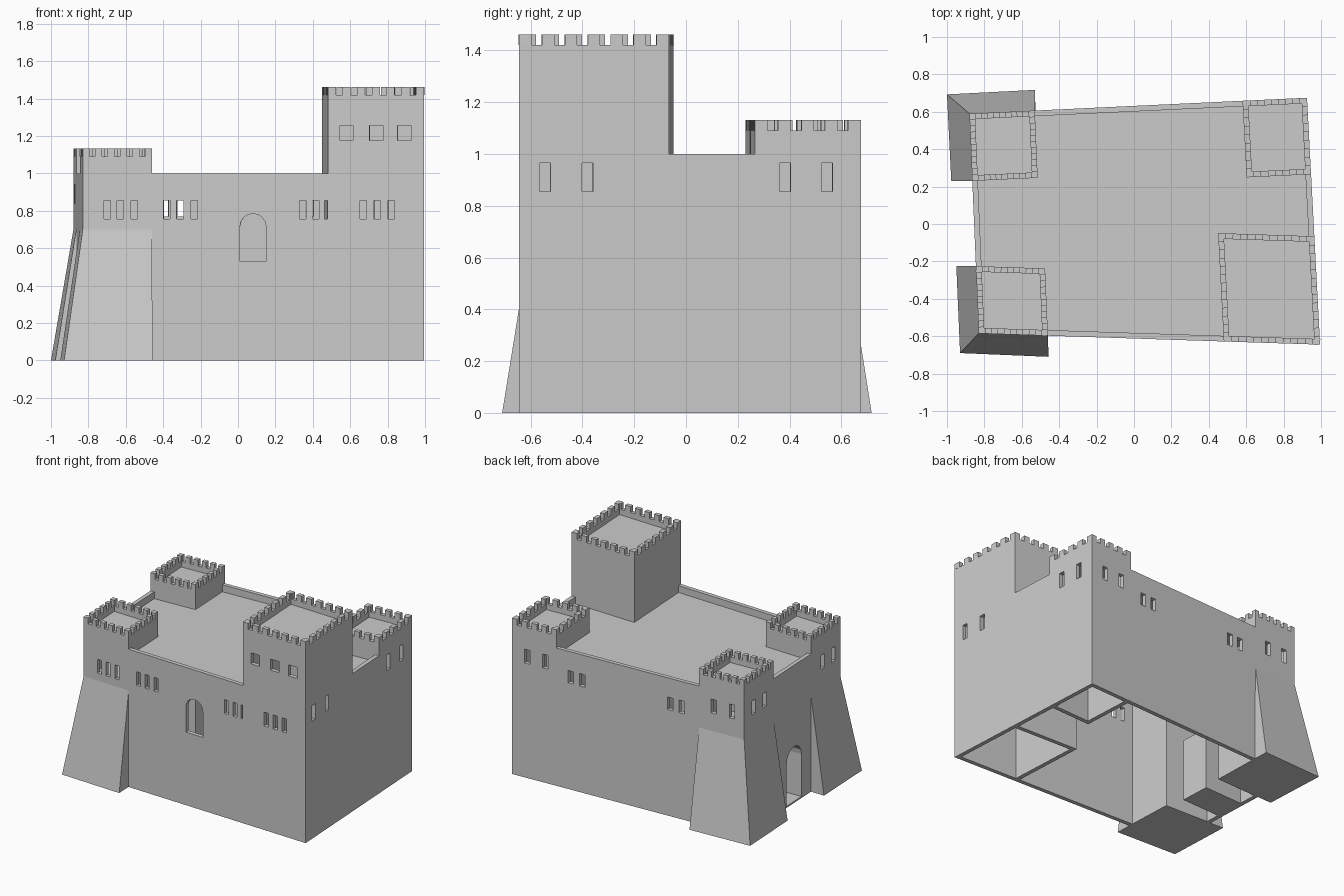
import bpy, bmesh
from mathutils import Vector

cube = bpy.data.objects.get("Cube")
if cube:
    bpy.data.objects.remove(cube)

stone = bpy.data.materials.new("grey_stone")
stone.use_nodes = True
stone.diffuse_color = (0.6, 0.6, 0.6, 1)
stone.node_tree.nodes["Principled BSDF"].inputs["Base Color"].default_value = (0.6, 0.6, 0.6, 1)

THICK = 0.03
# Curtain wall corners: front right, front left, back left, back right
BASE = [Vector(p) for p in ((-0.83, -0.585), (0.995, -0.645), (0.925, 0.675), (-0.88, 0.59))]
FRONT, LEFT, BACK, RIGHT = range(4)


def finish(bm, name):
    bmesh.ops.recalc_face_normals(bm, faces=bm.faces)
    mesh = bpy.data.meshes.new(name)
    bm.to_mesh(mesh)
    bm.free()
    mesh.materials.append(stone)
    ob = bpy.data.objects.new(name, mesh)
    bpy.context.scene.collection.objects.link(ob)
    return ob


def add_loft(bm, low, high):
    """Closed solid between two matching loops of 3D points."""
    a = [bm.verts.new(p) for p in low]
    b = [bm.verts.new(p) for p in high]
    n = len(a)
    bm.faces.new(a)
    bm.faces.new(b)
    for i in range(n):
        j = (i + 1) % n
        bm.faces.new((a[i], a[j], b[j], b[i]))


def at(points, z):
    return [Vector((p.x, p.y, z)) for p in points]


def prism(name, points, z0, z1):
    bm = bmesh.new()
    add_loft(bm, at(points, z0), at(points, z1))
    return finish(bm, name)


def inward(d):
    return Vector((-d.y, d.x)).normalized()


def inset(points, t):
    """Offset a counter-clockwise quad inward by t."""
    out = []
    for i, p in enumerate(points):
        d0 = (p - points[i - 1]).normalized()
        d1 = (points[(i + 1) % len(points)] - p).normalized()
        out.append(p + (d1 - d0) * t / d0.cross(d1))
    return out


def ring(name, points, z0, z1):
    """Hollow wall following a quad."""
    bm = bmesh.new()
    inner = inset(points, THICK)
    loops = [[bm.verts.new(v) for v in at(q, z)]
             for q, z in ((points, z0), (points, z1), (inner, z1), (inner, z0))]
    for k in range(4):
        a, b = loops[k], loops[(k + 1) % 4]
        for i in range(4):
            j = (i + 1) % 4
            bm.faces.new((a[i], a[j], b[j], b[i]))
    return finish(bm, name)


def add_opening(bm, side, pos, z0, z1, width, arch=False, depth=0.07):
    """Cutter solid through one side of the curtain wall."""
    p, q = BASE[side], BASE[(side + 1) % 4]
    axis = 0 if side in (FRONT, BACK) else 1
    centre = p.lerp(q, (pos - p[axis]) / (q[axis] - p[axis]))
    d = (q - p).normalized()
    r = width / 2
    profile = [(-r, z0), (r, z0)]
    if arch:
        for k in range(9):
            v = Vector((r, 0))
            from math import cos, sin, pi
            profile.append((r * cos(pi * k / 8), z1 - r + r * sin(pi * k / 8)))
    else:
        profile += [(r, z1), (-r, z1)]
    loops = [[(centre + d * s + inward(d) * off).to_3d() + Vector((0, 0, z))
              for s, z in profile] for off in (-0.05, depth)]
    add_loft(bm, *loops)


def cut(ob, cutter):
    mod = ob.modifiers.new("openings", 'BOOLEAN')
    mod.operation = 'DIFFERENCE'
    mod.solver = 'EXACT'
    mod.object = cutter
    deps = bpy.context.evaluated_depsgraph_get()
    mesh = bpy.data.meshes.new_from_object(ob.evaluated_get(deps))
    ob.modifiers.clear()
    ob.data = mesh


# Windows, arched window and gate
bm = bmesh.new()
for x in (-0.70, -0.63, -0.555, -0.38, -0.31, -0.235, 0.345, 0.415, 0.67, 0.745, 0.82):
    add_opening(bm, FRONT, x, 0.755, 0.855, 0.035)
add_opening(bm, FRONT, 0.47, 0.755, 0.855, 0.015)
for x in (0.58, 0.74, 0.89):
    add_opening(bm, FRONT, x, 1.175, 1.255, 0.072)
for y in (-0.545, -0.38, 0.382, 0.545):
    add_opening(bm, LEFT, y, 0.855, 0.965, 0.042)
for x in (0.807, 0.665, -0.643, -0.786):
    add_opening(bm, BACK, x, 0.83, 0.93, 0.042)
for x in (0.469, 0.38, -0.305, -0.394):
    add_opening(bm, BACK, x, 0.77, 0.86, 0.042)
for y in (0.475, 0.34, -0.37, -0.50):
    add_opening(bm, RIGHT, y, 0.84, 0.94, 0.042)
add_opening(bm, FRONT, 0.08, 0.53, 0.785, 0.14, arch=True)
add_opening(bm, RIGHT, -0.02, 0.012, 0.41, 0.18, arch=True, depth=0.31)
openings = finish(bm, "opening_cutter")
openings.hide_render = True

# Curtain wall, courtyard roof and gate passage
curtain = ring("curtain_wall", BASE, 0, 1.0)
cut(curtain, openings)
roof = prism("courtyard_roof", inset(BASE, THICK - 0.005), 0.92, 0.95)

side = (BASE[0] - BASE[3]).normalized()
near = BASE[3].lerp(BASE[0], 0.42) + inward(side) * 0.005
far = near + side * 0.22
passage = prism("gate_passage", [near, far, far + inward(side) * 0.33, near + inward(side) * 0.33], 0, 0.45)
cut(passage, openings)

# Towers: name, corner, length to next corner, length to previous corner,
# wall height, merlons on each pair of sides
TOWERS = [
    ("front_right_tower", 0, 0.37, 0.36, 1.09, 6, 6),
    ("front_left_tower", 1, 0.58, 0.515, 1.42, 7, 7),
    ("back_left_tower", 2, 0.345, 0.41, 1.09, 5, 5),
    ("back_right_tower", 3, 0.36, 0.35, 1.09, 6, 6),
]
quads = {}
for name, i, to_next, to_prev, top, n_a, n_b in TOWERS:
    p = BASE[i]
    u = (BASE[(i + 1) % 4] - p).normalized() * to_next
    v = (BASE[i - 1] - p).normalized() * to_prev
    quad = [p, p + u, p + u + v, p + v]
    quads[name] = quad
    walls = ring(name + "_walls", quad, 0, top)
    cut(walls, openings)
    prism(name + "_floor", inset(quad, THICK - 0.005), top - 0.07, top - 0.04)

    # Clear the courtyard roof from the tower rooms
    room = prism("room_cutter", inset(quad, THICK / 2), 0.8, 1.3)
    cut(roof, room)
    bpy.data.objects.remove(room)

    # Battlements
    bm = bmesh.new()
    for k in range(4):
        a, b = quad[k], quad[(k + 1) % 4]
        d = (b - a).normalized()
        n = n_a if k % 2 == 0 else n_b
        width = (b - a).length / (n + (n - 1) * 0.85)
        for m in range(n):
            s = a + d * width * 1.85 * m
            e = s + d * width
            block = [s, e, e + inward(d) * THICK, s + inward(d) * THICK]
            add_loft(bm, at(block, top), at(block, top + 0.042))
    finish(bm, name + "_battlements")

# Sloping buttresses around the two right-hand towers
FEET = {
    "front_right_tower": ((-0.93, -0.69), (-0.457, -0.71), None, (-0.95, -0.225)),
    "back_right_tower": ((-1.0, 0.693), (-0.977, 0.23), None, (-0.53, 0.717)),
}
for name, feet in FEET.items():
    quad = quads[name]
    foot = [Vector(f) if f else q for f, q in zip(feet, quad)]
    bm = bmesh.new()
    add_loft(bm, at(foot, 0), at(quad, 0.7))
    finish(bm, name.replace("tower", "buttress"))

bpy.data.objects.remove(openings)
